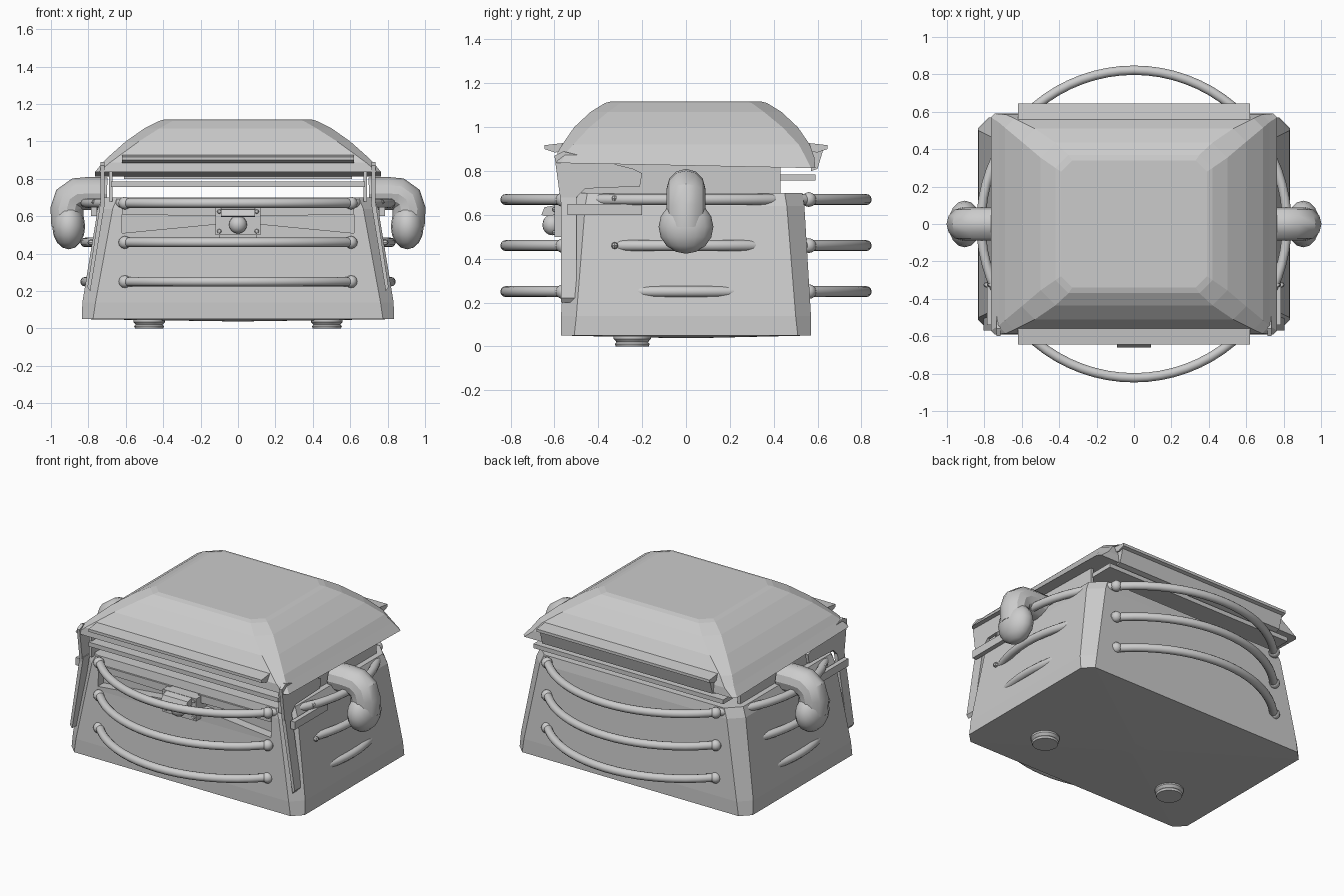
import bpy, bmesh, math
from mathutils import Vector

if "Cube" in bpy.data.objects:
    bpy.data.objects.remove(bpy.data.objects["Cube"])

grey = bpy.data.materials.new("plain_grey")
grey.use_nodes = True
GREY = (0.6, 0.6, 0.6, 1)
grey.diffuse_color = GREY
grey.node_tree.nodes["Principled BSDF"].inputs["Base Color"].default_value = GREY


def finish(name, bm, smooth=None):
    """Turn a bmesh into a named object."""
    bmesh.ops.recalc_face_normals(bm, faces=bm.faces)
    mesh = bpy.data.meshes.new(name)
    bm.to_mesh(mesh)
    bm.free()
    mesh.materials.append(grey)
    ob = bpy.data.objects.new(name, mesh)
    bpy.context.collection.objects.link(ob)
    bpy.ops.object.select_all(action="DESELECT")
    ob.select_set(True)
    bpy.context.view_layer.objects.active = ob
    if smooth:
        bpy.ops.object.shade_smooth_by_angle(angle=math.radians(smooth))
    return ob


def skin(name, rings, smooth=None, close=False):
    """Bridge equal point rings; cap the ends unless the loop closes."""
    bm = bmesh.new()
    loops = [[bm.verts.new(p) for p in ring] for ring in rings]
    pairs = list(zip(loops, loops[1:]))
    if close:
        pairs.append((loops[-1], loops[0]))
    else:
        bm.faces.new(loops[0])
        bm.faces.new(loops[-1])
    n = len(loops[0])
    for a, b in pairs:
        for i in range(n):
            j = (i + 1) % n
            bm.faces.new((a[i], a[j], b[j], b[i]))
    return finish(name, bm, smooth)


def octagon(hx, hy, z, c, tilt=0.0):
    """Rectangle with cut corners."""
    half = [(hx, hy - c), (hx - c, hy), (c - hx, hy), (-hx, hy - c)]
    pts = half + [(-x, -y) for x, y in half]
    return [(x, y, z - tilt * y) for x, y in pts]


def box(name, lo, hi):
    return skin(name, [[(lo[0], lo[1], z), (hi[0], lo[1], z), (hi[0], hi[1], z), (lo[0], hi[1], z)]
                       for z in (lo[2], hi[2])])


def slab(name, outline, axis, a, b):
    """Extrude a 2D outline along one axis from a to b."""
    def put(p, t):
        q = list(p)
        q.insert(axis, t)
        return q
    return skin(name, [[put(p, t) for p in outline] for t in (a, b)])


def tube(name, path, radii, sides=16, smooth=40):
    """Sweep a circle along a path lying in the xz plane."""
    pts = [Vector(p) for p in path]
    rings = []
    for i, p in enumerate(pts):
        t = (pts[min(i + 1, len(pts) - 1)] - pts[max(i - 1, 0)]).normalized()
        u = Vector((0, 1, 0))
        v = t.cross(u)
        rings.append([p + radii[i] * (math.cos(k * math.tau / sides) * u + math.sin(k * math.tau / sides) * v)
                      for k in range(sides)])
    return skin(name, rings, smooth)


def ball(name, centre, size, seg=16):
    bm = bmesh.new()
    bmesh.ops.create_uvsphere(bm, u_segments=seg, v_segments=seg // 2, radius=1)
    bmesh.ops.scale(bm, vec=size, verts=bm.verts)
    bmesh.ops.translate(bm, vec=centre, verts=bm.verts)
    return finish(name, bm, 40)


def disc(name, x, y, levels, sides=20):
    return skin(name, [[(x + r * math.cos(k * math.tau / sides), y + r * math.sin(k * math.tau / sides), z)
                        for k in range(sides)] for z, r in levels], 40)


# Tapered body with cut corners
body = skin("body", [octagon(.05, .05, .038, .02), octagon(.835, .57, .05, .06),
                     octagon(.832, .57, .14, .07), octagon(.75, .54, .64, .08),
                     octagon(.725, .53, .7, .08)])

# Recess in the front panel
cutter = box("recess_cutter", (-.62, -.8, .485), (.62, -.49, .65))
cutter.hide_render = True
bpy.context.view_layer.objects.active = body
mod = body.modifiers.new("recess", "BOOLEAN")
mod.operation = "DIFFERENCE"
mod.object = cutter
bpy.ops.object.modifier_apply(modifier=mod.name)
bpy.data.objects.remove(cutter)

# Domed lid, slightly tilted at its rim
lid = [(.765, .59, .825, .02), (.725, .585, .875, .04), (.69, .565, .92, .05), (.6, .51, 1.0, .07),
       (.5, .435, 1.07, .08), (.42, .37, 1.11, .07), (.39, .34, 1.118, .06)]
skin("lid", [octagon(hx, hy, z, c, .02 if z < .9 else 0) for hx, hy, z, c in lid])

# Lid ledges front and back
for s, side in ((-1, "front"), (1, "back")):
    slab(side + "_lid_ledge", [(s * .54, .93), (s * .645, .918), (s * .645, .9), (s * .6, .885), (s * .54, .89)],
         0, -.62, .62)
slab("back_lid_rim", [(.57, .8), (.6, .81), (.625, .895), (.57, .895)], 0, -.61, .61)

# Tray and walls between body and lid
box("tray", (-.68, -.56, .757), (.68, .59, .785))
for s, side in ((-1, "right"), (1, "left")):
    box(side + "_inner_wall", (s * .68 - .01, -.54, .68), (s * .68 + .01, .43, .85))
    slab(side + "_corner_flap", [(-.6, .87), (-.57, .65), (-.52, .66), (-.46, .72), (-.21, .73), (-.2, .79),
                                 (-.24, .81), (-.56, .89)], 0, s * .715, s * .735)
    slab(side + "_corner_strut", [(s * .79, .2), (s * .71, .68), (s * .735, .68), (s * .805, .22)],
         1, -.57, -.5)
    box(side + "_side_rail", (s * .77 - .015, -.54, .6), (s * .77 + .015, -.2, .65))

# Hoops circling the body, with collars where they enter it
for n, z in enumerate((.25, .46, .67)):
    rings = []
    for i in range(72):
        a = i * math.tau / 72
        rings.append([((.818 + .025 * math.cos(b)) * math.cos(a), (.822 + .025 * math.cos(b)) * math.sin(a),
                       z + .025 * math.sin(b)) for b in [k * math.tau / 12 for k in range(12)]])
    skin(f"hoop_{n}", rings, 40, close=True)
    for sx in (-1, 1):
        for sy in (-1, 1):
            ball(f"hoop_collar_{n}", (sx * .605, sy * .56, z), (.034, .034, .034), 12)

# Side pipes bending down into a bell, plus side studs
for s, side in ((-1, "right"), (1, "left")):
    bend = [(.7, .72), (.8, .722), (.86, .718), (.9, .69), (.915, .64), (.91, .55)]
    tube(side + "_pipe", [(s * x, 0, z) for x, z in bend], [.088] * len(bend), 12, 30)
    ball(side + "_pipe_bell", (s * .905, 0, .545), (.088, .125, .122), 16)
    for z in (.46, .675):
        ball(side + "_stud", (s * (.785 - .1 * (z - .46)), -.325, z), (.02, .016, .016), 8)

# Front slats and centre latch
for s, side in ((-1, "right"), (1, "left")):
    slab(side + "_upper_slat", [(s * .62, .65), (s * .62, .61), (s * .1, .6), (s * .1, .65)], 1, -.55, -.48)
    slab(side + "_lower_slat", [(s * .62, .485), (s * .62, .51), (s * .1, .56), (s * .1, .485)], 1, -.55, -.48)
box("latch_plate", (-.12, -.6, .5), (.12, -.48, .645))
slab("latch_hood", [(-.59, .645), (-.645, .635), (-.66, .6), (-.645, .595), (-.59, .6)], 0, -.09, .09)
ball("latch_knob", (0, -.61, .555), (.048, .045, .048), 16)
for x in (-.1, .1):
    for z in (.52, .625):
        ball("latch_screw", (x, -.6, z), (.012, .01, .012), 8)

# Ribbed front feet
for s, side in ((-1, "right"), (1, "left")):
    disc(side + "_foot", s * .475, -.245, [(0, .075), (.012, .08), (.02, .072), (.035, .085), (.06, .085)])
